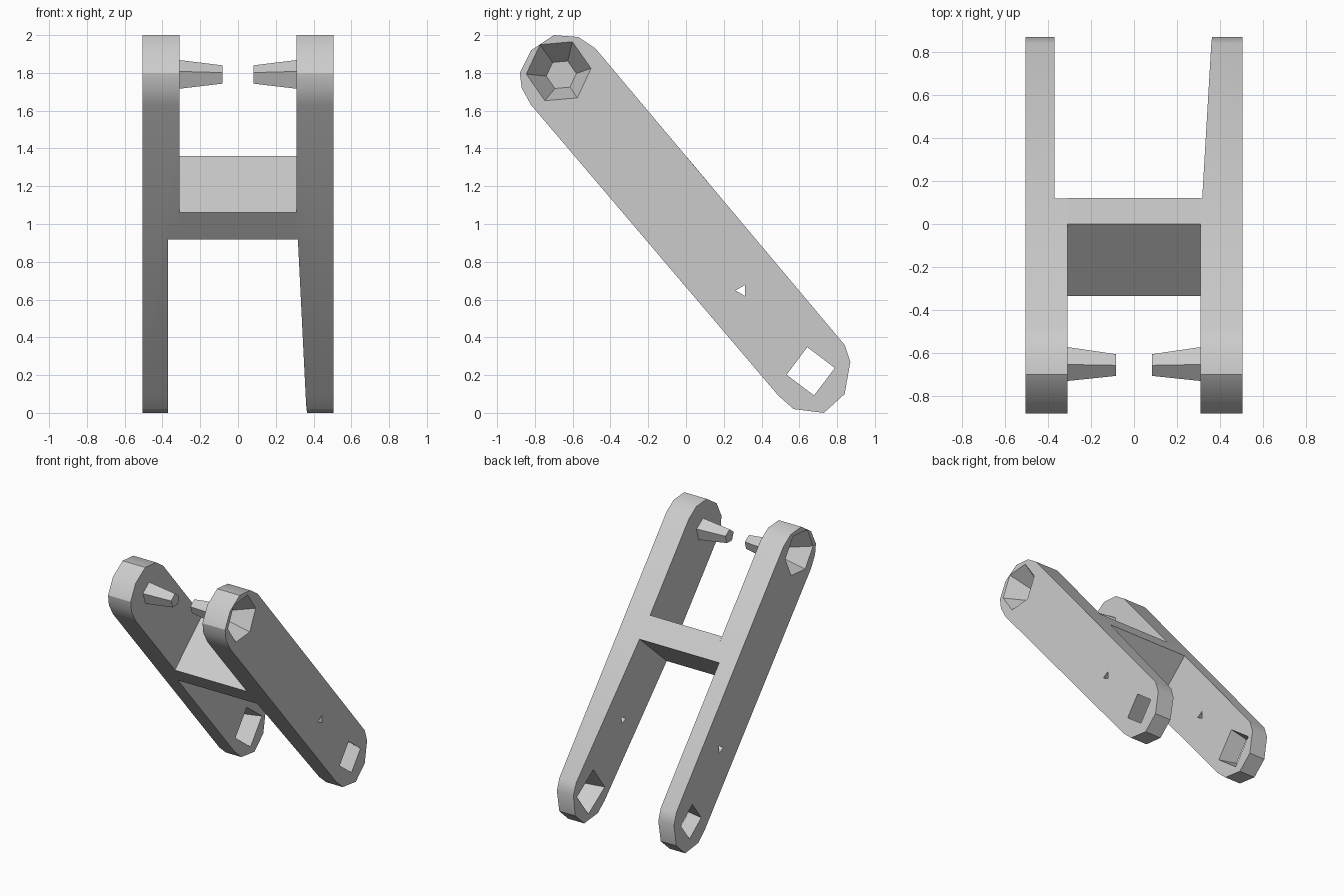
import bpy, bmesh, math
from mathutils import Vector

old = bpy.data.objects.get("Cube")
if old:
    bpy.data.objects.remove(old)

grey = bpy.data.materials.new("light grey")
grey.use_nodes = True
grey.diffuse_color = (0.6, 0.6, 0.6, 1)
grey.node_tree.nodes["Principled BSDF"].inputs["Base Color"].default_value = (0.6, 0.6, 0.6, 1)


def loft(name, ring_a, ring_b):
    """Closed solid between two rings of (x, y, z) points."""
    bm = bmesh.new()
    a = [bm.verts.new(p) for p in ring_a]
    b = [bm.verts.new(p) for p in ring_b]
    n = len(a)
    bm.faces.new(a)
    bm.faces.new(b[::-1])
    for i in range(n):
        j = (i + 1) % n
        bm.faces.new((a[j], a[i], b[i], b[j]))
    bmesh.ops.recalc_face_normals(bm, faces=bm.faces)
    mesh = bpy.data.meshes.new(name)
    bm.to_mesh(mesh)
    bm.free()
    mesh.materials.append(grey)
    obj = bpy.data.objects.new(name, mesh)
    bpy.context.collection.objects.link(obj)
    return obj


def flat(profile, x):
    return [(x, y, z) for y, z in profile]


def ring(x, y, z, radius, sides, turn):
    angles = [math.radians(turn) + math.tau * i / sides for i in range(sides)]
    return [(x, y + radius * math.cos(t), z + radius * math.sin(t)) for t in angles]


def select(obj):
    bpy.ops.object.select_all(action='DESELECT')
    obj.select_set(True)
    bpy.context.view_layer.objects.active = obj


def cut(obj, cutter):
    mod = obj.modifiers.new("cut", 'BOOLEAN')
    mod.operation = 'DIFFERENCE'
    mod.solver = 'EXACT'
    mod.object = cutter
    select(obj)
    bpy.ops.object.modifier_apply(modifier=mod.name)
    bpy.data.objects.remove(cutter)


# Side outline of an arm (y, z), rounded at both ends
ARM = [(0.49, 0.09), (0.57, 0.02), (0.73, 0.0), (0.84, 0.10), (0.87, 0.27), (0.84, 0.36),
       (-0.48, 1.93), (-0.57, 1.99), (-0.70, 2.0), (-0.82, 1.92), (-0.88, 1.80),
       (-0.87, 1.72), (-0.82, 1.63)]
BAR = [(0.0, 1.36), (0.12, 1.217), (-0.215, 0.919), (-0.335, 1.06)]
along = Vector((0.643, -0.766))
across = Vector((0.747, 0.665))
step = Vector((-0.0475, 1.068))

for s, side, near, far in ((1, "left", 0.317, 0.37), (-1, "right", 0.37, 0.37)):
    # Arm
    arm = loft(side + "_arm", flat(ARM, s * 0.31), flat(ARM, s * 0.505))

    # Thinner inner side below the crossbar
    end = step + along * 1.4
    area = [step - across * 0.5, step + across * 0.5, end + across * 0.5, end - across * 0.5]
    slope = [(s * x, p.x, p.y) for p, x in zip(area, (near, near, far, far))]
    cut(arm, loft("relief_cutter", flat(area, s * 0.2), slope))

    # Lower axle hole, wider on the inside
    cut(arm, loft("axle_cutter", ring(s * 0.52, 0.66, 0.22, 0.125, 4, 8),
                  ring(s * 0.35, 0.66, 0.22, 0.17, 4, 8)))

    # Small drilled hole
    cut(arm, loft("drill_cutter", ring(s * 0.6, 0.295, 0.648, 0.033, 3, 60),
                  ring(s * 0.2, 0.295, 0.648, 0.033, 3, 60)))

    # Tapered recess at the upper end
    cut(arm, loft("recess_cutter", ring(s * 0.515, -0.675, 1.81, 0.178, 6, 5),
                  ring(s * 0.35, -0.66, 1.79, 0.08, 6, 5)))
    select(arm)
    bpy.ops.object.shade_smooth_by_angle(angle=math.radians(32))

    # Tapered pin facing inward
    loft(side + "_pin", ring(s * 0.31, -0.65, 1.785, 0.083, 5, 20),
         ring(s * 0.083, -0.655, 1.787, 0.053, 5, 20))

# Crossbar
loft("crossbar", flat(BAR, -0.31), flat(BAR, 0.31))

# Fillers where the crossbar meets the arms' thinner part are not needed: ends sit flush
